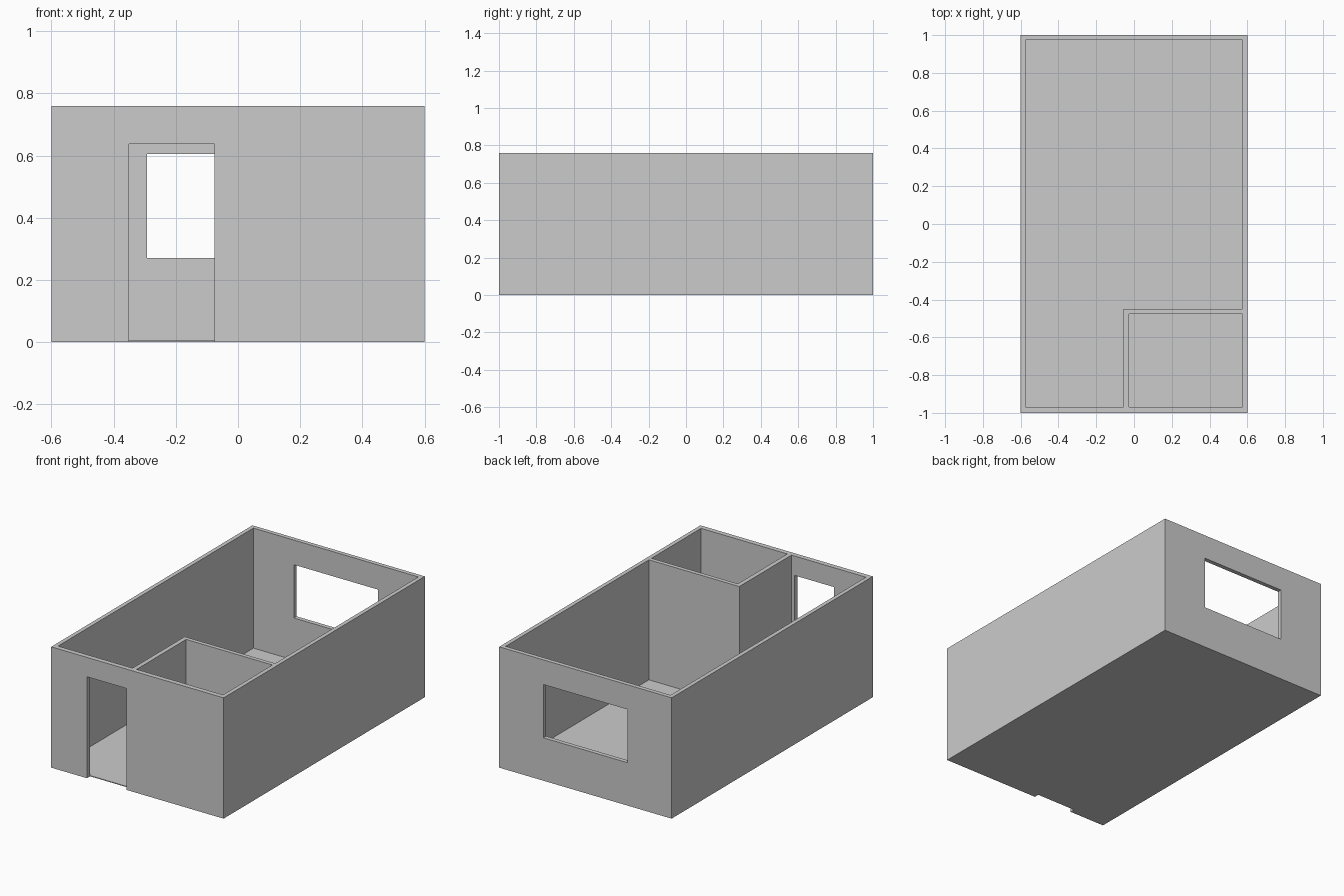
import bpy, bmesh
from mathutils import Vector

if "Cube" in bpy.data.objects:
    bpy.data.objects.remove(bpy.data.objects["Cube"])


def box(name, lo, hi):
    """Axis-aligned box between two opposite corners."""
    lo, hi = Vector(lo), Vector(hi)
    bm = bmesh.new()
    bmesh.ops.create_cube(bm, size=1)
    bmesh.ops.scale(bm, vec=hi - lo, verts=bm.verts)
    bmesh.ops.translate(bm, vec=(lo + hi) / 2, verts=bm.verts)
    mesh = bpy.data.meshes.new(name)
    bm.to_mesh(mesh)
    bm.free()
    obj = bpy.data.objects.new(name, mesh)
    bpy.context.collection.objects.link(obj)
    return obj


def cut(target, name, lo, hi):
    """Subtract a box from the target with a boolean modifier."""
    cutter = box(name, lo, hi)
    cutter.hide_render = True
    cutter.display_type = 'WIRE'
    mod = target.modifiers.new(name, 'BOOLEAN')
    mod.operation = 'DIFFERENCE'
    mod.solver = 'EXACT'
    mod.object = cutter


HEIGHT, FLOOR, TOP = 0.76, 0.005, 0.9
INNER_X, INNER_BACK, INNER_FRONT = 0.574, 0.973, -0.969

# Solid block that becomes the walls and floor
house = box("house_shell", (-0.6, -1, 0), (0.6, 1, HEIGHT))

# L-shaped main room: large back part plus hall beside the small room
cut(house, "main_room_cutter", (-INNER_X, -0.451, FLOOR), (INNER_X, INNER_BACK, TOP))
cut(house, "hall_cutter", (-INNER_X, INNER_FRONT, FLOOR), (-0.055, -0.40, TOP))

# Small closed room in the front right corner
cut(house, "small_room_cutter", (-0.027, INNER_FRONT, FLOOR), (INNER_X, -0.477, TOP))

# Doorway through the front wall down to the ground, window in the back wall
cut(house, "door_cutter", (-0.351, -1.1, -0.1), (-0.076, INNER_FRONT, 0.638))
cut(house, "window_cutter", (-0.293, 0.9, 0.27), (0.293, 1.1, 0.605))
